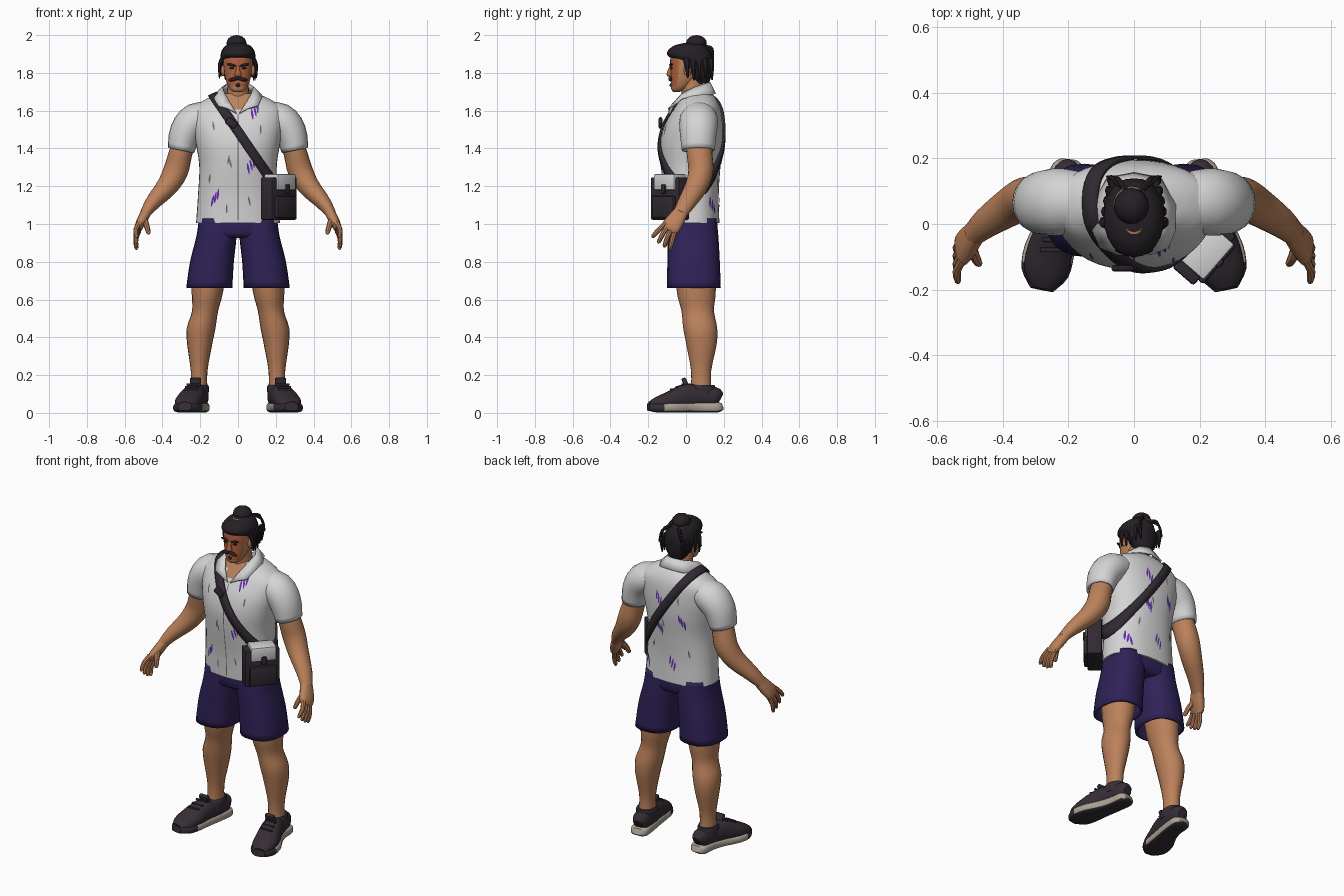
import bpy, bmesh, math, random
from mathutils import Vector, Matrix
from mathutils.bvhtree import BVHTree

if "Cube" in bpy.data.objects:
    bpy.data.objects.remove(bpy.data.objects["Cube"])

random.seed(4)

def material(name, r, g, b):
    m = bpy.data.materials.new(name)
    m.diffuse_color = (r, g, b, 1)
    m.use_nodes = True
    m.node_tree.nodes["Principled BSDF"].inputs["Base Color"].default_value = m.diffuse_color
    return m

SHIRT = material("off_white_cloth", 0.66, 0.66, 0.66)
SKIN = material("tan_skin", 0.50, 0.22, 0.105)
FLUSH = material("flushed_skin", 0.46, 0.125, 0.05)
NAVY = material("navy_cloth", 0.028, 0.016, 0.095)
HAIR = material("black_hair", 0.018, 0.014, 0.018)
BAG = material("bag_black", 0.03, 0.022, 0.032)
SHOE = material("shoe_black", 0.036, 0.027, 0.036)
SOLE = material("cream_rubber", 0.42, 0.37, 0.30)
PURPLE = material("purple_paint", 0.13, 0.025, 0.42)
GREY = material("grey_mark", 0.16, 0.155, 0.16)

def finish(name, bm, mats):
    bmesh.ops.recalc_face_normals(bm, faces=bm.faces[:])
    me = bpy.data.meshes.new(name)
    bm.to_mesh(me)
    bm.free()
    for m in mats if isinstance(mats, (list, tuple)) else [mats]:
        me.materials.append(m)
    ob = bpy.data.objects.new(name, me)
    bpy.context.collection.objects.link(ob)
    return ob

def spline(rings, steps):
    """Catmull-Rom interpolation of ring values."""
    out = []
    for i in range(len(rings) - 1):
        p = [rings[max(0, min(len(rings) - 1, i + k))] for k in (-1, 0, 1, 2)]
        for s in range(steps):
            t = s / steps
            out.append([0.5 * (2 * b + (c - a) * t + (2 * a - 5 * b + 4 * c - d) * t * t
                        + (3 * b - a - 3 * c + d) * t ** 3) for a, b, c, d in zip(*p)])
    return out + [list(rings[-1])]

def loft(name, rings, mat, n=20, p=2.0, follow=None, caps=True, side=1, steps=3, wall=0):
    """Skin elliptical rings (x, y, z, r1, r2); follow = reference axis of r2 on a path."""
    rs = spline(rings, steps)
    pts = [Vector((r[0] * side, r[1], r[2])) for r in rs]
    bm, loops = bmesh.new(), []
    for i, (c, r) in enumerate(zip(pts, rs)):
        u, v = Vector((1, 0, 0)), Vector((0, 1, 0))
        if follow:
            t = (pts[min(i + 1, len(pts) - 1)] - pts[max(i - 1, 0)]).normalized()
            v = Vector(follow)
            v = (v - t * v.dot(t)).normalized()
            u = v.cross(t)
        ring = []
        for k in range(n):
            a = math.tau * k / n
            ca, sa = math.cos(a), math.sin(a)
            ring.append(bm.verts.new(c + u * r[3] * math.copysign(abs(ca) ** (2 / p), ca)
                                     + v * r[4] * math.copysign(abs(sa) ** (2 / p), sa)))
        loops.append(ring)
    for a, b in zip(loops, loops[1:]):
        for k in range(n):
            bm.faces.new((a[k], a[(k + 1) % n], b[(k + 1) % n], b[k]))
    if caps:
        bm.faces.new(loops[0])
        bm.faces.new(loops[-1])
    ob = finish(name, bm, mat)
    if wall:
        thicken(ob, wall, -1)
    return ob

def thicken(ob, wall, offset):
    s = ob.modifiers.new("wall", 'SOLIDIFY')
    s.thickness, s.offset = wall, offset

def paint(ob, rule):
    for f in ob.data.polygons:
        f.material_index = rule(f.center, f.normal)

def ball(name, loc, size, mat, rot=0):
    bm = bmesh.new()
    bmesh.ops.create_uvsphere(bm, u_segments=16, v_segments=10, radius=1)
    bm.transform(Matrix.Translation(loc) @ Matrix.Rotation(rot, 4, 'Y') @ Matrix.Diagonal((*size, 1)))
    return finish(name, bm, mat)

def box(name, size, mat, matrix, bevel=0.008):
    bm = bmesh.new()
    bmesh.ops.create_cube(bm, size=1)
    bm.transform(matrix @ Matrix.Diagonal((*size, 1)))
    bmesh.ops.bevel(bm, geom=bm.edges[:], offset=bevel, segments=2, affect='EDGES', profile=0.5)
    return finish(name, bm, mat)

# Shirt body with an open skin-coloured neckline
shirt = loft("shirt_body", [
    (0, .035, 1.005, .222, .142), (0, .03, 1.15, .212, .143), (0, .025, 1.30, .205, .157),
    (0, .028, 1.42, .222, .166), (0, .04, 1.52, .24, .155), (0, .058, 1.605, .24, .127),
    (0, .065, 1.655, .18, .10), (0, .062, 1.69, .105, .075)], [SHIRT, SKIN], n=40, p=2.3, steps=5)
paint(shirt, lambda c, n: int(c.y < .05 and c.z > 1.585 and abs(c.x) < (c.z - 1.575) * .8))
tree = BVHTree.FromPolygons([v.co for v in shirt.data.vertices], [p.vertices for p in shirt.data.polygons])

# Collar with lapels
inner = [(0, .125, 1.75), (.05, .11, 1.745), (.082, .05, 1.725), (.07, -.02, 1.69), (.045, -.06, 1.645), (.008, -.088, 1.585)]
outer = [(0, .155, 1.69), (.08, .14, 1.685), (.125, .06, 1.68), (.125, -.02, 1.665), (.105, -.07, 1.625), (.05, -.092, 1.61)]
bm = bmesh.new()
for s in (1, -1):
    rows = [[bm.verts.new((x * s, y, z)) for x, y, z in line] for line in (inner, outer)]
    for k in range(5):
        bm.faces.new((rows[0][k], rows[0][k + 1], rows[1][k + 1], rows[1][k]))
bmesh.ops.remove_doubles(bm, verts=bm.verts[:], dist=1e-4)
thicken(finish("collar", bm, SHIRT), .008, 0)

# Painted streaks and placket line laid on the shirt
def streaks(name, marks, mat):
    bm = bmesh.new()
    for x, z, w, h, front in marks:
        lean = random.uniform(-.25, .25) if h < .3 else 0
        n, prev = max(4, int(h / .02)), None
        for i in range(n + 1):
            t = i / n
            half = w * (.25 + .75 * math.sin(math.pi * t)) if h < .3 else w
            row = []
            for e in (-half, half):
                xx, zz = x + e + lean * h * (t - .5), z + h * (t - .5)
                hit = tree.ray_cast(Vector((xx, -front, zz)), Vector((0, front, 0)))
                row.append(bm.verts.new(hit[0] + Vector((0, -.004 * front, 0))))
            if prev:
                bm.faces.new((*prev, row[1], row[0]))
            prev = row
    finish(name, bm, mat)

spots = [(.09, 1.60, 1), (.07, 1.31, 1), (-.12, 1.14, 1), (.05, 1.52, -1), (-.03, 1.13, -1),
         (.05, 1.34, -1), (.16, 1.10, -1), (-.10, 1.40, -1)]
streaks("purple_splashes", [(x + dx, z + dx * 1.2, .006, .06, f) for x, z, f in spots for dx in (-.015, 0, .014)], PURPLE)
scuffs = [(-.05, 1.34, 1), (-.04, 1.32, 1), (.09, 1.37, 1), (-.15, 1.24, 1), (.12, 1.5, 1), (-.13, 1.52, 1),
          (-.06, 1.08, 1), (.06, 1.12, 1), (0.02, 1.37, -1), (.03, 1.34, -1), (-.08, 1.53, -1), (.1, 1.22, -1), (-.13, 1.2, -1)]
streaks("grey_scuffs", [(x, z, .005, .05, f) for x, z, f in scuffs], GREY)
streaks("placket_line", [(.0, 1.30, .0025, .56, 1)], GREY)

# Cross-body strap wrapped around the torso
mid, along = Vector((0, .03, 1.49)), Vector((-.28, 0, .41)).normalized()
across = along.cross(Vector((0, 1, 0)))
bm, rows = bmesh.new(), []
for i in range(64):
    a = math.tau * i / 64
    d = along * math.cos(a) + Vector((0, 1, 0)) * math.sin(a)
    rows.append([bm.verts.new(tree.ray_cast(mid + across * e, d)[0] + d * .008) for e in (-.024, 0, .024)])
for a, b in zip(rows, rows[1:] + rows[:1]):
    for k in (0, 1):
        bm.faces.new((a[k], a[k + 1], b[k + 1], b[k]))
thicken(finish("bag_strap", bm, BAG), .012, 0)
tilt = Matrix.Rotation(math.radians(34), 4, 'Y')
box("strap_buckle", (.062, .02, .04), BAG, Matrix.Translation((-.035, -.135, 1.535)) @ tilt)

# Hip bag
hip = Matrix.Translation((.215, -.085, 0)) @ Matrix.Rotation(math.radians(49), 4, 'Z')
def bag_part(name, loc, size, mat):
    box(name, size, mat, hip @ Matrix.Translation(loc))
bag_part("bag_body", (0, 0, 1.135), (.20, .085, .225), BAG)
bag_part("bag_pocket", (0, -.05, 1.09), (.155, .025, .115), BAG)
bag_part("bag_flap", (.005, -.006, 1.222), (.145, .098, .085), SHIRT)
bag_part("bag_flap_clasp", (.005, -.058, 1.185), (.03, .018, .05), BAG)

# Pelvis of the shorts
loft("shorts_seat", [(0, .035, .925, .17, .10), (0, .035, .95, .205, .128), (0, .035, 1.04, .205, .13)], NAVY, n=28, p=2.3)

for s, tag in ((1, "left"), (-1, "right")):
    # Sleeve, arm and hand
    loft("sleeve_" + tag, [(.12, .07, 1.575, .07, .08), (.22, .068, 1.55, .092, .102), (.277, .065, 1.485, .086, .098),
         (.302, .065, 1.39, .071, .087)], SHIRT, follow=(0, 1, 0), caps=False, side=s, wall=.01)
    loft("arm_" + tag, [(.27, .065, 1.48, .058, .07), (.305, .072, 1.37, .062, .068), (.33, .078, 1.28, .066, .066),
         (.375, .055, 1.20, .057, .06), (.45, .005, 1.115, .041, .048), (.492, -.032, 1.055, .028, .038)],
         SKIN, follow=(0, 1, 0), side=s)
    loft("palm_" + tag, [(.482, -.022, 1.07, .027, .037), (.508, -.055, 1.02, .027, .047), (.525, -.08, .985, .022, .05),
         (.53, -.092, .965, .013, .042)], SKIN, n=14, p=2.5, follow=(0, 1, 0), side=s)
    for k in range(4):
        e, bend = (k - 1.5), .008 * (k % 3 > 0)
        loft("finger_%s_%d" % (tag, k + 1), [(.525, -.083 - .018 * e, .985 + .013 * e, .014, .013),
             (.541, -.108 - .024 * e, .944 + .017 * e, .013, .013),
             (.538, -.128 - .030 * e, .905 + .021 * e - bend, .0105, .011),
             (.535, -.132 - .031 * e, .897 + .021 * e - bend, .004, .004)],
             SKIN, n=8, follow=(0, 1, 0), side=s, steps=2)
    loft("thumb_" + tag, [(.50, -.06, 1.035, .018, .02), (.485, -.10, .995, .015, .017), (.474, -.12, .955, .012, .012),
         (.472, -.124, .946, .004, .004)], SKIN, n=8, follow=(0, 1, 0), side=s)

    # Shorts leg with turned hem, bare leg
    loft("shorts_leg_" + tag, [(.11, .036, 1.03, .098, .125), (.113, .037, .94, .106, .134), (.138, .04, .80, .116, .139),
         (.152, .042, .662, .122, .142)], NAVY, n=24, p=2.4, caps=False, side=s, wall=.012)
    loft("leg_" + tag, [(.15, .05, .78, .095, .11), (.163, .055, .63, .082, .102), (.174, .062, .54, .069, .086),
         (.195, .075, .45, .076, .09), (.203, .082, .36, .066, .08), (.206, .08, .22, .044, .053),
         (.208, .08, .11, .047, .056)], SKIN, side=s)

    # Shoe: upper, collar, tongue, laces, two-tone sole
    loft("shoe_upper_" + tag, [(.20, .182, .075, .03, .025), (.203, .155, .085, .052, .047), (.212, .08, .085, .058, .054),
         (.232, 0, .085, .07, .06), (.256, -.08, .065, .052, .07), (.272, -.15, .05, .036, .064),
         (.28, -.192, .04, .02, .035)], SHOE, follow=(1, 0, 0), p=2.3, side=s)
    loft("shoe_collar_" + tag, [(.212, .075, .09, .056, .085), (.21, .08, .135, .056, .074), (.21, .085, .148, .051, .066)],
         SHOE, side=s)
    box("shoe_tongue_" + tag, (.06, .025, .075), SHOE,
        Matrix.Translation((.225 * s, .0, .15)) @ Matrix.Rotation(.4, 4, 'X'))
    for k in range(3):
        box("shoe_lace_%s_%d" % (tag, k + 1), (.075, .013, .012), BAG,
            Matrix.Translation(((.236 + .007 * k) * s, -.018 - .03 * k, .15 - .013 * k)), .004)
    sole = loft("shoe_sole_" + tag, [(.20, .192, .035, .018, .03), (.203, .165, .029, .027, .053), (.212, .08, .03, .028, .054),
         (.232, 0, .03, .028, .062), (.258, -.08, .028, .027, .077), (.272, -.15, .028, .026, .072),
         (.282, -.20, .032, .02, .036)], [SOLE, SHOE], n=24, follow=(1, 0, 0), p=3.5, side=s)
    paint(sole, lambda c, n: int(c.y < -.12 or n.z < -.7))

    # Facial features and hair locks, one set per side
    ball("ear_" + tag, (.079 * s, .008, 1.812), (.011, .02, .03), SKIN)
    ball("eyebrow_" + tag, (.034 * s, -.079, 1.842), (.026, .010, .007), HAIR, -.2 * s)
    ball("eye_" + tag, (.032 * s, -.077, 1.825), (.014, .006, .005), HAIR)
    ball("moustache_" + tag, (.021 * s, -.083, 1.767), (.03, .011, .010), HAIR, .22 * s)
    for k in range(5):
        y, drop = .0 + .032 * k, random.uniform(.06, .10)
        loft("hair_lock_%s_%d" % (tag, k + 1), [(.082 - .004 * k, y, 1.875, .012, .018), (.096 - .006 * k, y + .006, 1.84, .011, .016),
             (.098 - .008 * k, y + .01, 1.855 - drop, .003, .004)], HAIR, n=7, follow=(0, 1, 0), side=s)
    for k in range(2):
        loft("loose_strand_%s_%d" % (tag, k + 1), [(.02, .10, 1.94, .008, .008), (.05 + .015 * k, .138, 1.93 - .02 * k, .007, .008),
             (.068 + .015 * k, .145, 1.87 - .03 * k, .003, .003)], HAIR, n=6, follow=(1, 0, 0), side=s)

# Neck, head and face
loft("neck", [(0, .055, 1.60, .075, .07), (0, .04, 1.68, .06, .062), (0, .025, 1.77, .055, .06)], SKIN)
head = loft("head", [(0, -.05, 1.70, .022, .018), (0, -.036, 1.715, .044, .042), (0, -.014, 1.76, .064, .066),
            (0, -.002, 1.82, .074, .08), (0, .005, 1.88, .078, .088), (0, .01, 1.93, .068, .078),
            (0, .012, 1.955, .03, .04)], [SKIN, FLUSH], n=28, p=2.2)
paint(head, lambda c, n: int(n.y < -.45 and 1.735 < c.z < 1.89))
loft("nose", [(0, -.076, 1.84, .009, .010), (0, -.085, 1.81, .012, .014), (0, -.087, 1.788, .019, .016),
     (0, -.082, 1.778, .012, .008)], FLUSH, n=10)
ball("lower_lip_beard", (0, -.078, 1.735), (.012, .009, .010), HAIR)

# Hair mass, bun and hair tie
loft("hair", [(0, .082, 1.745, .045, .04), (0, .073, 1.79, .076, .062), (0, .065, 1.84, .089, .074),
     (0, .035, 1.872, .092, .104), (0, .018, 1.895, .092, .117), (0, .016, 1.92, .085, .110),
     (0, .02, 1.945, .064, .082), (0, .025, 1.957, .03, .04)], HAIR, n=24, p=2.1)
ball("hair_bun", (-.008, .055, 1.957), (.053, .055, .043), HAIR)
loft("hair_tie", [(-.008, .058, 1.93, .054, .056), (-.008, .058, 1.942, .056, .058)], GREY, steps=1)

# Smooth shading with sharp creases kept
for ob in bpy.context.scene.objects:
    ob.select_set(True)
    bpy.context.view_layer.objects.active = ob
bpy.ops.object.shade_smooth_by_angle(angle=math.radians(40))
